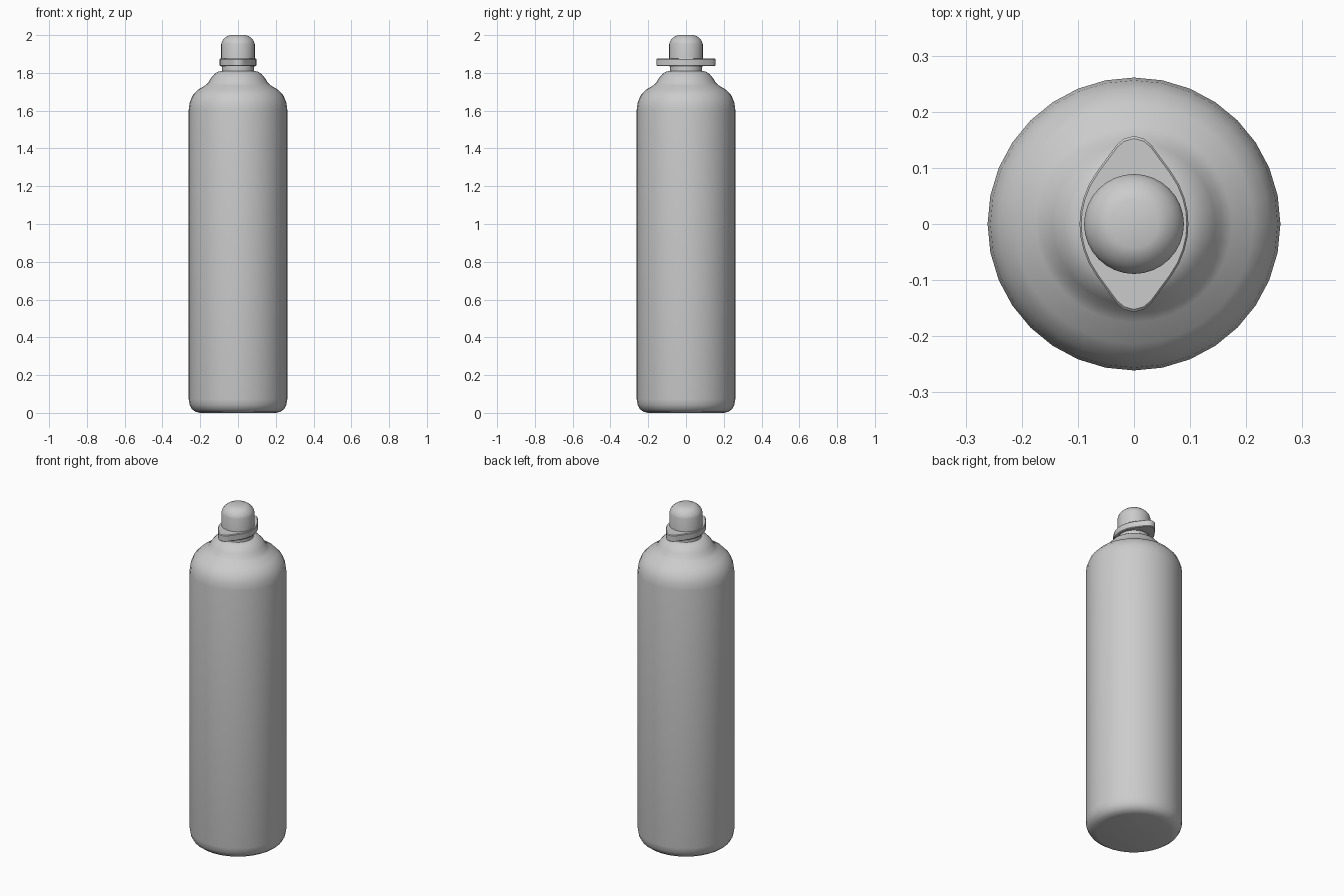
import bpy, bmesh, math

if "Cube" in bpy.data.objects:
    bpy.data.objects.remove(bpy.data.objects["Cube"])


def finish(name, bm, angle):
    bmesh.ops.recalc_face_normals(bm, faces=bm.faces)
    mesh = bpy.data.meshes.new(name)
    bm.to_mesh(mesh)
    bm.free()
    ob = bpy.data.objects.new(name, mesh)
    bpy.context.collection.objects.link(ob)
    bpy.ops.object.select_all(action='DESELECT')
    ob.select_set(True)
    bpy.context.view_layer.objects.active = ob
    bpy.ops.object.shade_smooth_by_angle(angle=math.radians(angle))
    return ob


def loft(name, rings, angle=35):
    """Skin a stack of closed rings and cap both ends."""
    bm = bmesh.new()
    loops = [[bm.verts.new(p) for p in ring] for ring in rings]
    n = len(loops[0])
    for a, b in zip(loops, loops[1:]):
        for i in range(n):
            j = (i + 1) % n
            bm.faces.new((a[i], a[j], b[j], b[i]))
    bm.faces.new(loops[0])
    bm.faces.new(loops[-1])
    return finish(name, bm, angle)


def lathe(name, profile, sides=32, angle=35):
    turn = [2 * math.pi * i / sides for i in range(sides)]
    return loft(name, [[(r * math.cos(t), r * math.sin(t), z) for t in turn]
                       for r, z in profile], angle)


# Bottle body with rounded foot and stepped shoulder
lathe("bottle_body", [
    (0.200, 0.0), (0.225, 0.006), (0.244, 0.020), (0.256, 0.042), (0.261, 0.072),
    (0.261, 1.605), (0.256, 1.643), (0.241, 1.680), (0.213, 1.710), (0.175, 1.733),
    (0.157, 1.749), (0.145, 1.770), (0.126, 1.793), (0.106, 1.806), (0.088, 1.811)], angle=50)

# Neck
lathe("neck", [(0.084, 1.80), (0.084, 1.845)])

# Domed cap with flat top
lathe("cap", [(0.089, 1.835), (0.089, 1.952), (0.084, 1.968), (0.073, 1.982),
              (0.060, 1.993), (0.043, 2.0)])

# Almond-shaped finger flange, mirrored from one quarter outline
quarter = [(0.097, 0), (0.0955, 0.022), (0.090, 0.046), (0.080, 0.071), (0.065, 0.095),
           (0.045, 0.122), (0.031, 0.141), (0.018, 0.152), (0.0, 0.157)]
half = quarter + [(-x, y) for x, y in quarter[-2::-1]]
outline = half + [(x, -y) for x, y in half[-2:0:-1]]
levels = [(0.97, 1.836), (1.0, 1.840), (1.0, 1.872), (0.97, 1.876)]
loft("finger_flange", [[(x * s, y * s, z) for x, y in outline] for s, z in levels])
